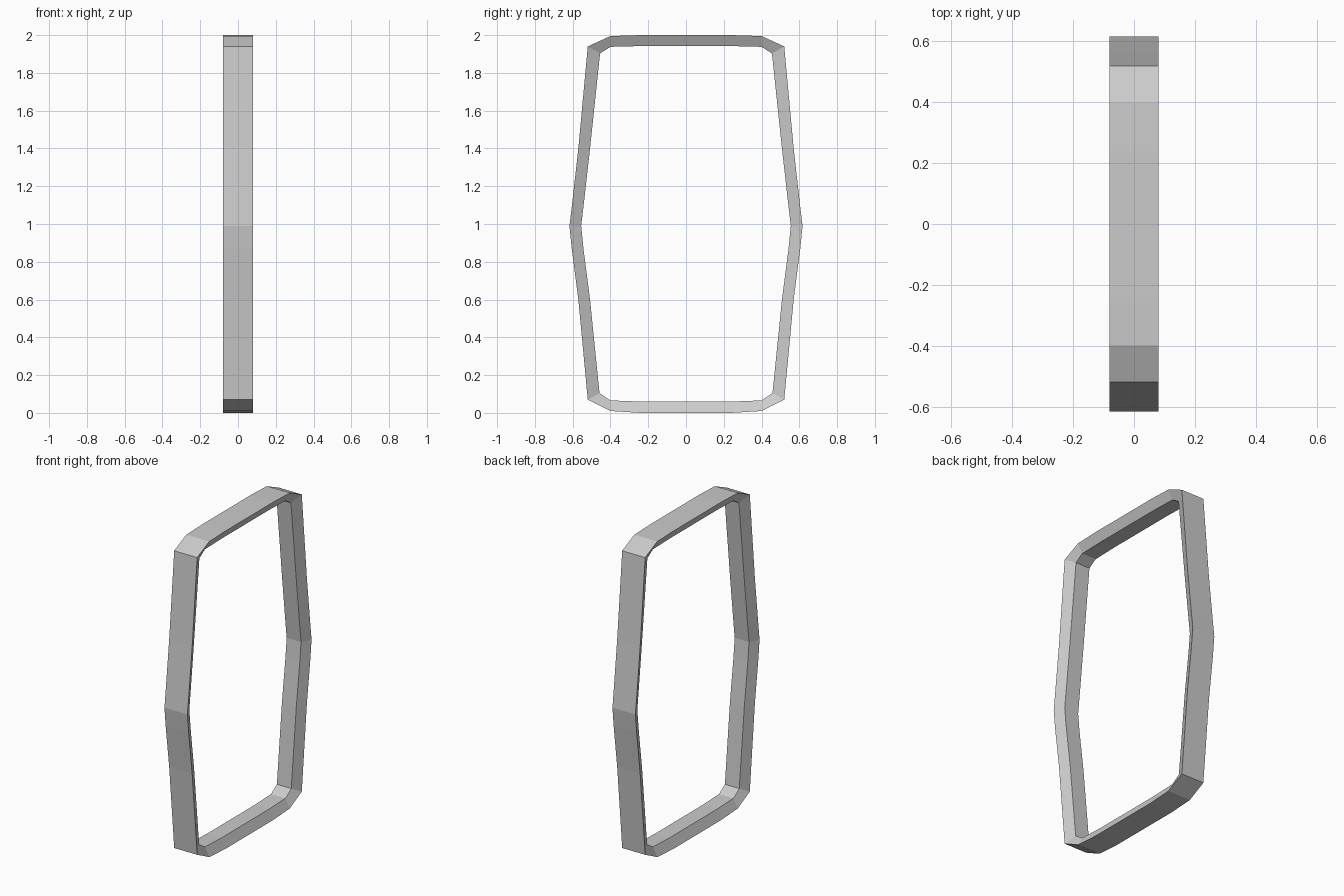
import bpy, bmesh

if "Cube" in bpy.data.objects:
    bpy.data.objects.remove(bpy.data.objects["Cube"])

# Half profiles (y, z) from top to bottom, outer rim and inner rim
outer = [(0.24, 2.0), (0.40, 1.995), (0.52, 1.94), (0.57, 1.40), (0.605, 1.09),
         (0.617, 0.99), (0.605, 0.87), (0.57, 0.60), (0.52, 0.07), (0.40, 0.01), (0.24, 0.0)]
inner = [(0.24, 1.942), (0.40, 1.938), (0.455, 1.903), (0.508, 1.40), (0.543, 1.09),
         (0.555, 0.99), (0.543, 0.87), (0.508, 0.60), (0.458, 0.105), (0.40, 0.066), (0.24, 0.06)]


def full_loop(half):
    """Mirror a half profile across y = 0 into a closed loop."""
    return half + [(-y, z) for y, z in reversed(half)]


bm = bmesh.new()


def ring(half, x):
    return [bm.verts.new((x, y, z)) for y, z in full_loop(half)]


# Tapered band: wide on the outside, narrower on the inside
rings = [ring(outer, 0.08), ring(inner, 0.05), ring(inner, -0.05), ring(outer, -0.08)]
n = len(rings[0])
for a, b in zip(rings, rings[1:] + rings[:1]):
    for i in range(n):
        j = (i + 1) % n
        bm.faces.new((a[i], a[j], b[j], b[i]))
bmesh.ops.recalc_face_normals(bm, faces=bm.faces)

mesh = bpy.data.meshes.new("frame_ring")
bm.to_mesh(mesh)
bm.free()
bpy.context.collection.objects.link(bpy.data.objects.new("frame_ring", mesh))
